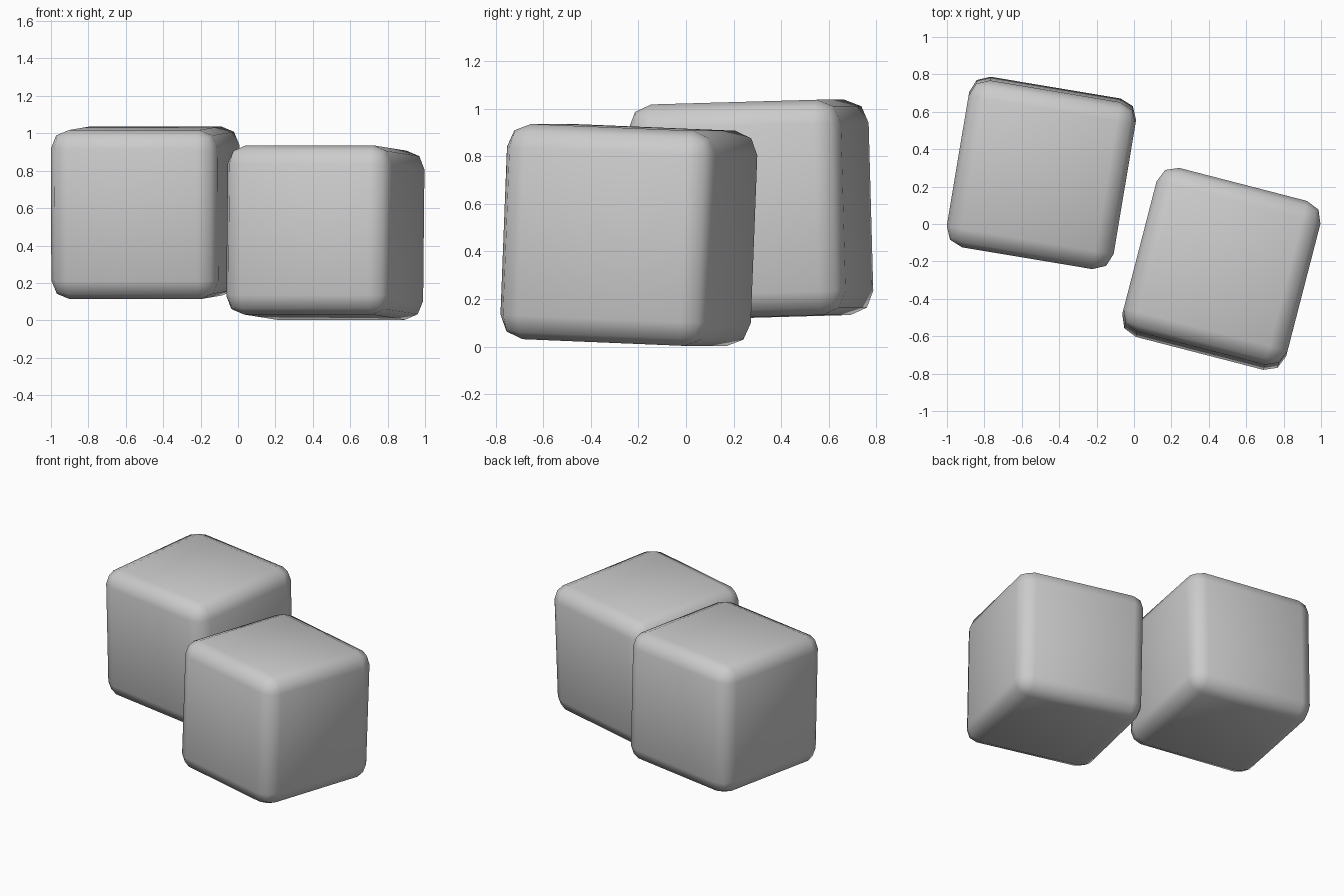
import bpy
import bmesh
from math import radians
from mathutils import Euler

default = bpy.data.objects.get("Cube")
if default:
    bpy.data.objects.remove(default, do_unlink=True)

# One plain grey for both blocks
GREY = (0.6, 0.6, 0.6, 1.0)
grey = bpy.data.materials.new("light grey")
grey.use_nodes = True
grey.diffuse_color = GREY
grey.node_tree.nodes["Principled BSDF"].inputs["Base Color"].default_value = GREY

SIZE = 0.905
BEVEL = 0.1


def rounded_block(name, centre, tilt, turn):
    """Smooth-shaded cube with two-step rounded edges, tipped then turned."""
    bm = bmesh.new()
    bmesh.ops.create_cube(bm, size=SIZE)
    bmesh.ops.bevel(bm, geom=bm.edges[:], offset=BEVEL, offset_type='OFFSET',
                    segments=2, profile=0.5, affect='EDGES', clamp_overlap=True)
    for face in bm.faces:
        face.smooth = True
    mesh = bpy.data.meshes.new(name)
    bm.to_mesh(mesh)
    bm.free()
    mesh.materials.append(grey)
    block = bpy.data.objects.new(name, mesh)
    block.location = centre
    block.rotation_euler = Euler((radians(tilt), 0, radians(turn)))
    bpy.context.collection.objects.link(block)
    return block


# Rear block floats slightly higher, front block rests lowest
rounded_block("rear_block", (-0.495, 0.273, 0.575), 1.6, -9.5)
rounded_block("front_block", (0.467, -0.24, 0.469), -2.3, -14.5)
